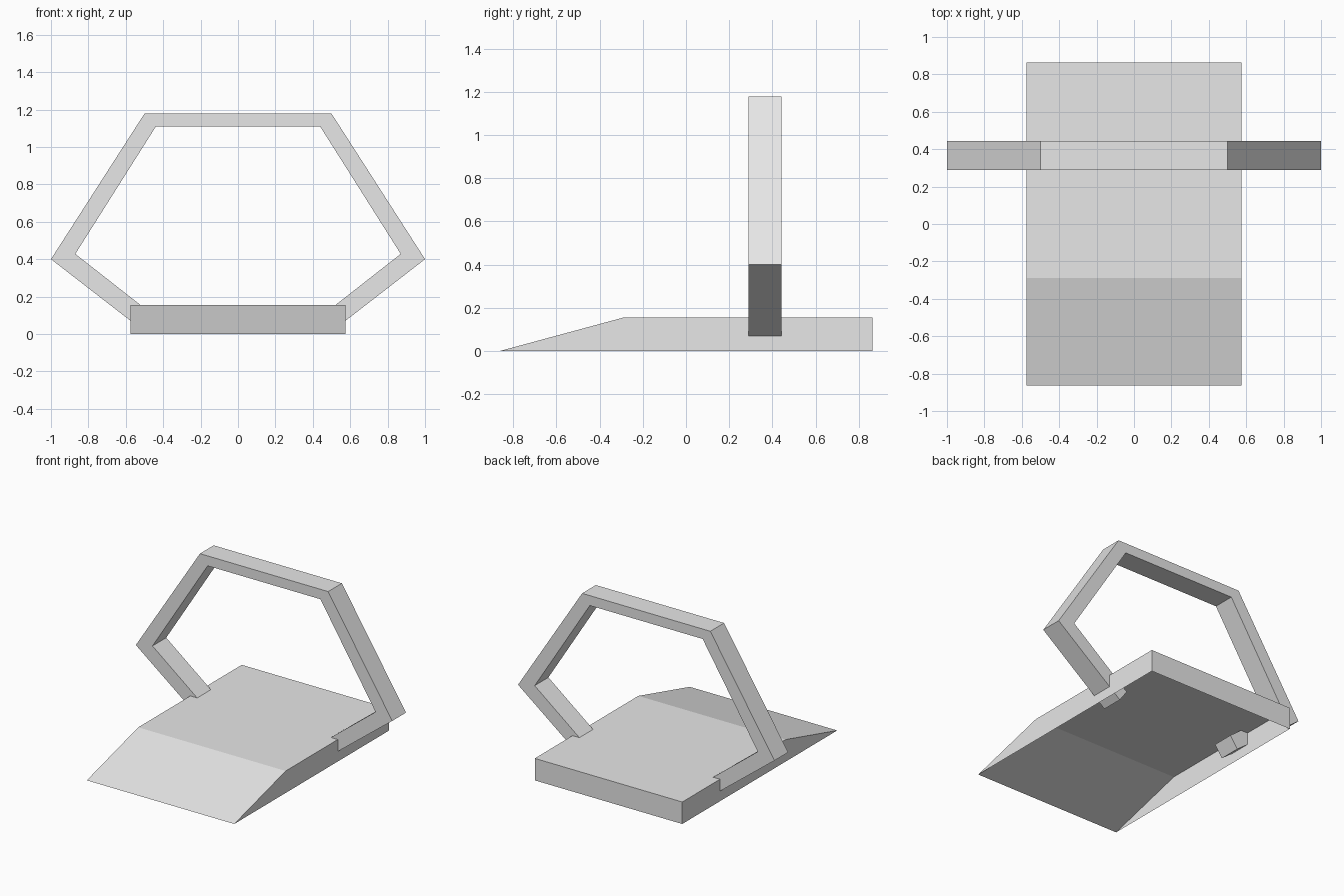
import bpy
import bmesh
from mathutils import Vector

cube = bpy.data.objects.get("Cube")
if cube:
    bpy.data.objects.remove(cube, do_unlink=True)

grey = bpy.data.materials.new("light grey")
grey.use_nodes = True
grey.diffuse_color = (0.8, 0.8, 0.8, 1)
grey.node_tree.nodes["Principled BSDF"].inputs["Base Color"].default_value = (0.8, 0.8, 0.8, 1)


def extrude_profile(name, points, offset, open_bottom=False):
    """Make a flat-shaded prism from a profile pushed along offset."""
    bm = bmesh.new()
    face = bm.faces.new([bm.verts.new(p) for p in points])
    result = bmesh.ops.extrude_face_region(bm, geom=[face], use_keep_orig=True)
    moved = [g for g in result["geom"] if isinstance(g, bmesh.types.BMVert)]
    bmesh.ops.translate(bm, verts=moved, vec=Vector(offset))
    bmesh.ops.recalc_face_normals(bm, faces=bm.faces)
    if open_bottom:
        under = [f for f in bm.faces if f.calc_center_median().z < 0.001]
        bmesh.ops.delete(bm, geom=under, context="FACES")
    mesh = bpy.data.meshes.new(name)
    bm.to_mesh(mesh)
    bm.free()
    mesh.materials.append(grey)
    obj = bpy.data.objects.new(name, mesh)
    bpy.context.collection.objects.link(obj)
    return obj


# Wedge-nosed base shell, open underneath
half_width = 0.575
base_side = [(-0.863, 0), (0.863, 0), (0.863, 0.155), (-0.29, 0.155)]
extrude_profile("base", [(-half_width, y, z) for y, z in base_side],
                (2 * half_width, 0, 0), open_bottom=True)

# Angular handle frame whose ends run into the base
outer = [(0.49, 0.005), (1.0, 0.4), (0.5, 1.178)]
inner = [(0.44, 1.108), (0.87, 0.428), (0.432, 0.085)]
mirrored = lambda pts: [(-x, z) for x, z in reversed(pts)]
frame = outer + mirrored(outer) + mirrored(inner) + inner
extrude_profile("handle", [(x, 0.29, z) for x, z in frame], (0, 0.153, 0))
